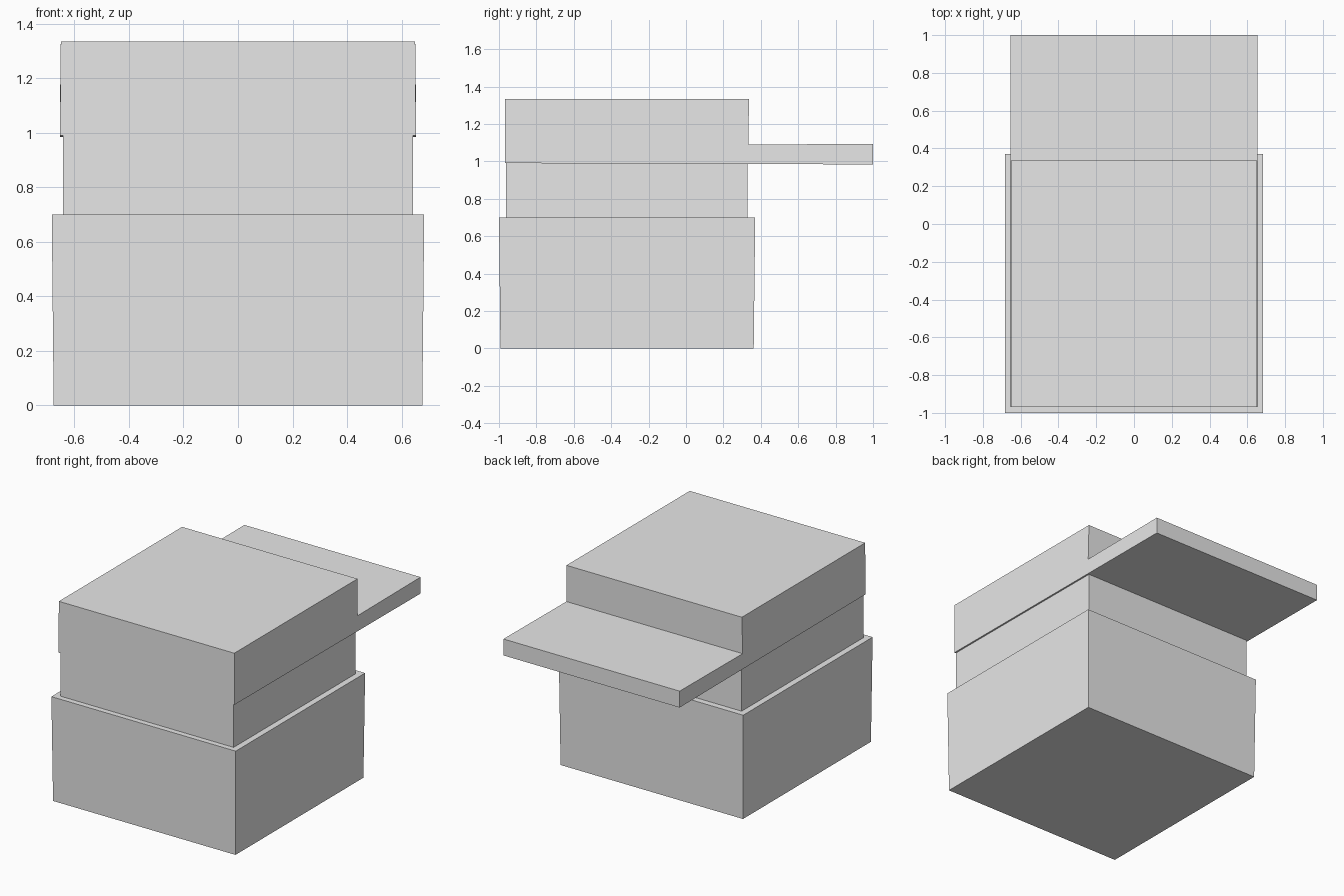
import bpy
import bmesh

cube = bpy.data.objects.get("Cube")
if cube:
    bpy.data.objects.remove(cube)

grey = bpy.data.materials.new("plain_grey")
grey.use_nodes = True
colour = (0.8, 0.8, 0.8, 1)
grey.diffuse_color = colour
grey.node_tree.nodes["Principled BSDF"].inputs["Base Color"].default_value = colour


def extruded(name, profile):
    """Extrude a (y, z, half width) side profile across x."""
    bm = bmesh.new()
    right = [bm.verts.new((-w, y, z)) for y, z, w in profile]
    left = [bm.verts.new((w, y, z)) for y, z, w in profile]
    bm.faces.new(right)
    bm.faces.new(left[::-1])
    n = len(profile)
    for i in range(n):
        j = (i + 1) % n
        bm.faces.new((right[i], left[i], left[j], right[j]))
    bmesh.ops.recalc_face_normals(bm, faces=bm.faces)
    mesh = bpy.data.meshes.new(name)
    bm.to_mesh(mesh)
    bm.free()
    mesh.materials.append(grey)
    obj = bpy.data.objects.new(name, mesh)
    bpy.context.collection.objects.link(obj)
    return obj


# Base box, slightly wider at the top
extruded("base_box", [(-0.992, 0, 0.676), (0.362, 0, 0.676),
                      (0.37, 0.7, 0.683), (-1, 0.7, 0.683)])

# Recessed neck between base and lid
extruded("neck", [(-0.963, 0.69, 0.642), (0.328, 0.69, 0.642),
                  (0.328, 1.0, 0.642), (-0.963, 1.0, 0.642)])

# Lid with a flat ledge reaching out behind
extruded("lid_with_ledge", [(-0.968, 0.991, 0.653), (1, 0.984, 0.653),
                            (1, 1.094, 0.653), (0.333, 1.09, 0.653),
                            (0.337, 1.335, 0.65), (-0.968, 1.335, 0.65)])
